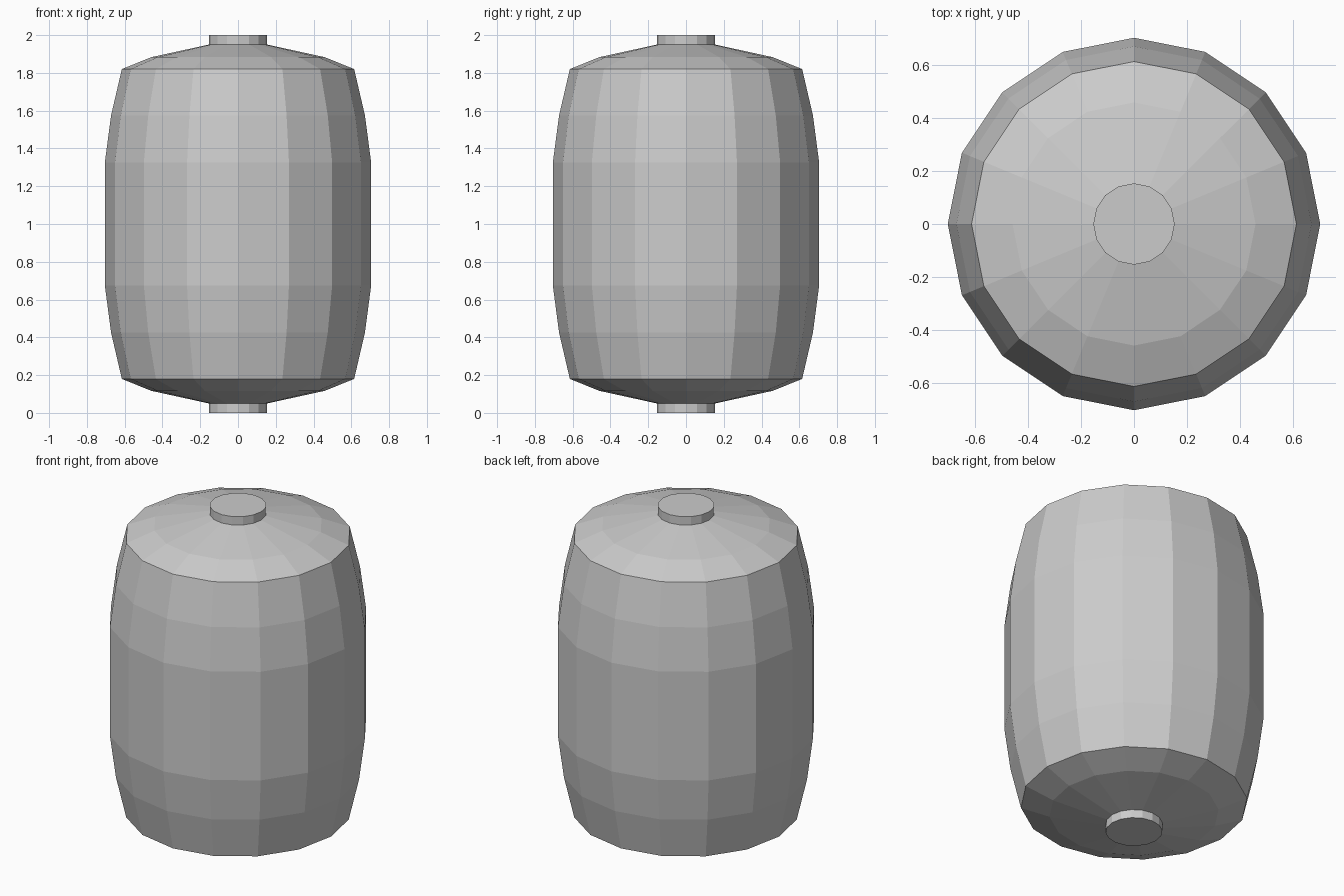
import bpy
import bmesh
from math import cos, sin, tau

cube = bpy.data.objects.get("Cube")
if cube:
    bpy.data.objects.remove(cube, do_unlink=True)

SIDES = 16

grey = bpy.data.materials.new("light_grey")
grey.use_nodes = True
colour = (0.6, 0.6, 0.6, 1)
grey.diffuse_color = colour
grey.node_tree.nodes["Principled BSDF"].inputs["Base Color"].default_value = colour


def lathe(name, profile):
    """Flat-shaded solid turned about z from (radius, height) points, bottom to top."""
    bm = bmesh.new()
    rings = [[bm.verts.new((r * cos(tau * i / SIDES), r * sin(tau * i / SIDES), z))
              for i in range(SIDES)] for r, z in profile]
    for low, high in zip(rings, rings[1:]):
        for i in range(SIDES):
            j = (i + 1) % SIDES
            bm.faces.new((low[i], low[j], high[j], high[i]))
    bm.faces.new(rings[0][::-1])
    bm.faces.new(rings[-1])
    mesh = bpy.data.meshes.new(name)
    bm.to_mesh(mesh)
    bm.free()
    mesh.materials.append(grey)
    obj = bpy.data.objects.new(name, mesh)
    bpy.context.collection.objects.link(obj)
    return obj


# Barrel body with shallow domed ends, symmetric about mid height
upper = [(0.705, 1.325), (0.672, 1.575), (0.615, 1.82), (0.46, 1.883), (0.154, 1.95)]
lower = [(r, 2 - z) for r, z in reversed(upper)]
lathe("barrel_body", lower + upper)

# Short round stubs at both ends
lathe("top_stub", [(0.154, 1.95), (0.154, 2.0)])
lathe("bottom_stub", [(0.154, 0.0), (0.154, 0.05)])
